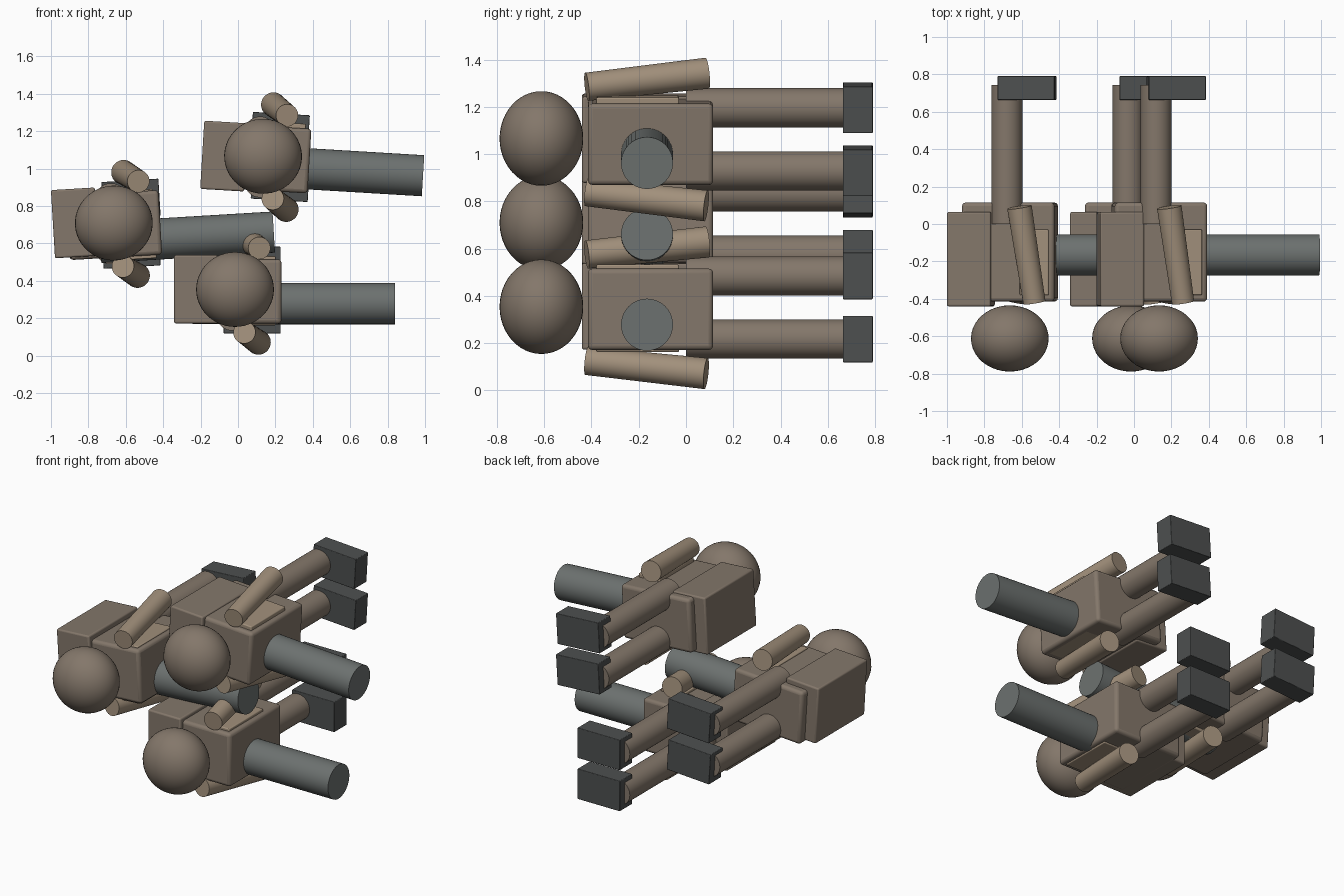
import bpy
from math import radians
from mathutils import Vector, Matrix

if "Cube" in bpy.data.objects:
    bpy.data.objects.remove(bpy.data.objects["Cube"])


def material(name, rgb):
    m = bpy.data.materials.new(name)
    m.diffuse_color = (*rgb, 1)
    m.use_nodes = True
    m.node_tree.nodes["Principled BSDF"].inputs["Base Color"].default_value = m.diffuse_color
    return m


BROWN = material("brown", (0.23, 0.185, 0.145))
TAN = material("tan", (0.36, 0.28, 0.20))
STEEL = material("steel", (0.15, 0.165, 0.16))
DARK = material("dark", (0.075, 0.08, 0.08))


def finish(name, mat, tilt):
    o = bpy.context.object
    o.name = name
    o.data.materials.append(mat)
    # every part tilts about its own centre
    o.rotation_mode = 'QUATERNION'
    o.rotation_quaternion = Matrix.Rotation(tilt, 3, 'Y').to_quaternion() @ o.rotation_quaternion
    return o


def box(name, centre, size, bevel, mat, tilt):
    bpy.ops.mesh.primitive_cube_add(size=1, location=centre)
    o = bpy.context.object
    o.scale = size
    bpy.ops.object.transform_apply(location=False, rotation=False, scale=True)
    if bevel:
        b = o.modifiers.new("bevel", 'BEVEL')
        b.width = bevel
        b.segments = 3
        bpy.ops.object.shade_smooth_by_angle(angle=radians(35))
    return finish(name, mat, tilt)


def rod(name, start, end, r1, r2, mat, tilt):
    a, b = Vector(start), Vector(end)
    bpy.ops.mesh.primitive_cone_add(vertices=40, radius1=r1, radius2=r2,
                                    depth=(b - a).length, location=(a + b) / 2)
    o = bpy.context.object
    bpy.ops.object.shade_smooth_by_angle(angle=radians(35))
    o.rotation_mode = 'QUATERNION'
    o.rotation_quaternion = (b - a).to_track_quat('Z', 'Y')
    return finish(name, mat, tilt)


def figure(tag, dx, dz, tilt):
    def at(x, y, z):
        return Vector((x + dx, y, z + dz))

    # body and backpack
    box(f"torso_{tag}", at(-0.015, -0.15, 0.343), (0.495, 0.53, 0.345), 0.02, BROWN, tilt)
    box(f"backpack_{tag}", at(-0.224, -0.188, 0.355), (0.235, 0.505, 0.365), 0.01, BROWN, tilt)
    # shoulder plate running through the torso
    box(f"side_plate_{tag}", at(0.125, -0.205, 0.347), (0.155, 0.35, 0.37), 0.006, TAN, tilt)

    # head
    bpy.ops.mesh.primitive_uv_sphere_add(segments=40, ring_count=24, radius=1,
                                         location=at(-0.016, -0.612, 0.354))
    head = bpy.context.object
    head.scale = (0.208, 0.177, 0.2)
    bpy.ops.object.shade_smooth()
    head.rotation_mode = 'QUATERNION'
    finish(f"head_{tag}", BROWN, tilt)

    # arms
    rod(f"upper_arm_{tag}", at(0.114, -0.42, 0.575), at(0.037, 0.09, 0.628), 0.06, 0.066, TAN, tilt)
    rod(f"lower_arm_{tag}", at(0.034, -0.42, 0.125), at(0.11, 0.085, 0.071), 0.06, 0.066, TAN, tilt)

    # legs and boots
    for side, z in (("upper", 0.484), ("lower", 0.217)):
        rod(f"{side}_leg_{tag}", at(-0.032, 0.0, z), at(-0.032, 0.742, z), 0.083, 0.083, BROWN, tilt)
        box(f"{side}_boot_{tag}", at(0.076, 0.727, z), (0.305, 0.127, 0.197), 0.004, DARK, tilt)

    # front barrel
    rod(f"barrel_{tag}", at(-0.09, -0.165, 0.278), at(0.84, -0.165, 0.278), 0.11, 0.11, STEEL, tilt)


figure("bottom", 0, 0, 0)
figure("middle", -0.648, 0.355, -0.06)
figure("top", 0.15, 0.712, 0.06)
